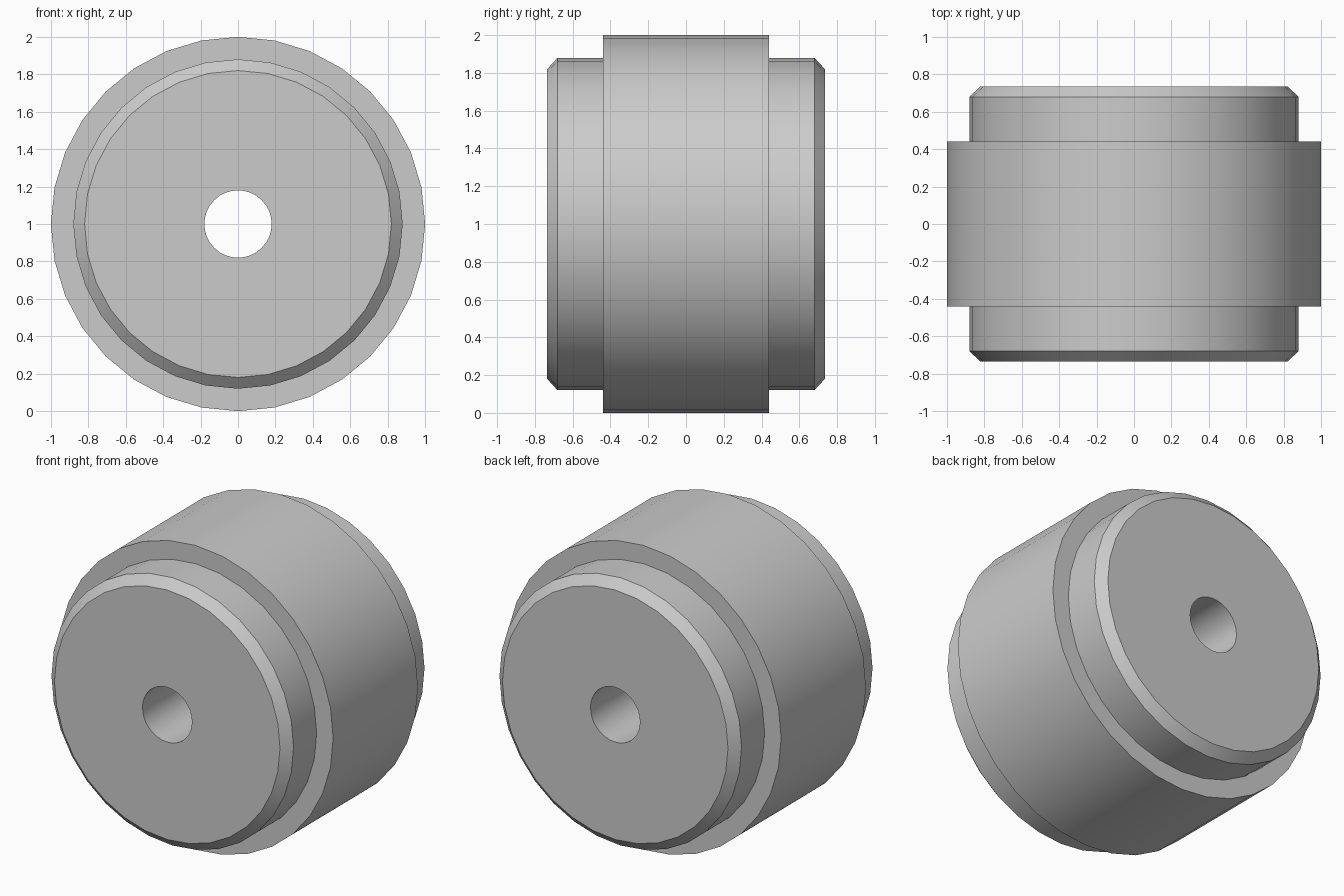
import bpy, bmesh, math

if "Cube" in bpy.data.objects:
    bpy.data.objects.remove(bpy.data.objects["Cube"])

SEGMENTS = 32
CENTRE_Z = 1.0

# half profile (radius, y): bore, chamfered end, shoulder, wide band
half = [(0.18, 0.735), (0.82, 0.735), (0.88, 0.68), (0.88, 0.44), (1.0, 0.44)]
profile = half + [(r, -y) for r, y in reversed(half)]

# revolve the closed profile around the y axis
bm = bmesh.new()
rings = []
for i in range(SEGMENTS):
    a = 2 * math.pi * i / SEGMENTS
    rings.append([bm.verts.new((r * math.cos(a), y, CENTRE_Z + r * math.sin(a)))
                  for r, y in profile])
n = len(profile)
for i in range(SEGMENTS):
    a, b = rings[i], rings[(i + 1) % SEGMENTS]
    for j in range(n):
        k = (j + 1) % n
        bm.faces.new((a[j], a[k], b[k], b[j]))
bmesh.ops.recalc_face_normals(bm, faces=bm.faces[:])

mesh = bpy.data.meshes.new("stepped_roller")
bm.to_mesh(mesh)
bm.free()
roller = bpy.data.objects.new("stepped_roller", mesh)
bpy.context.collection.objects.link(roller)

# smooth round walls, crisp steps and chamfers
bpy.context.view_layer.objects.active = roller
roller.select_set(True)
bpy.ops.object.shade_smooth_by_angle(angle=math.radians(30))
